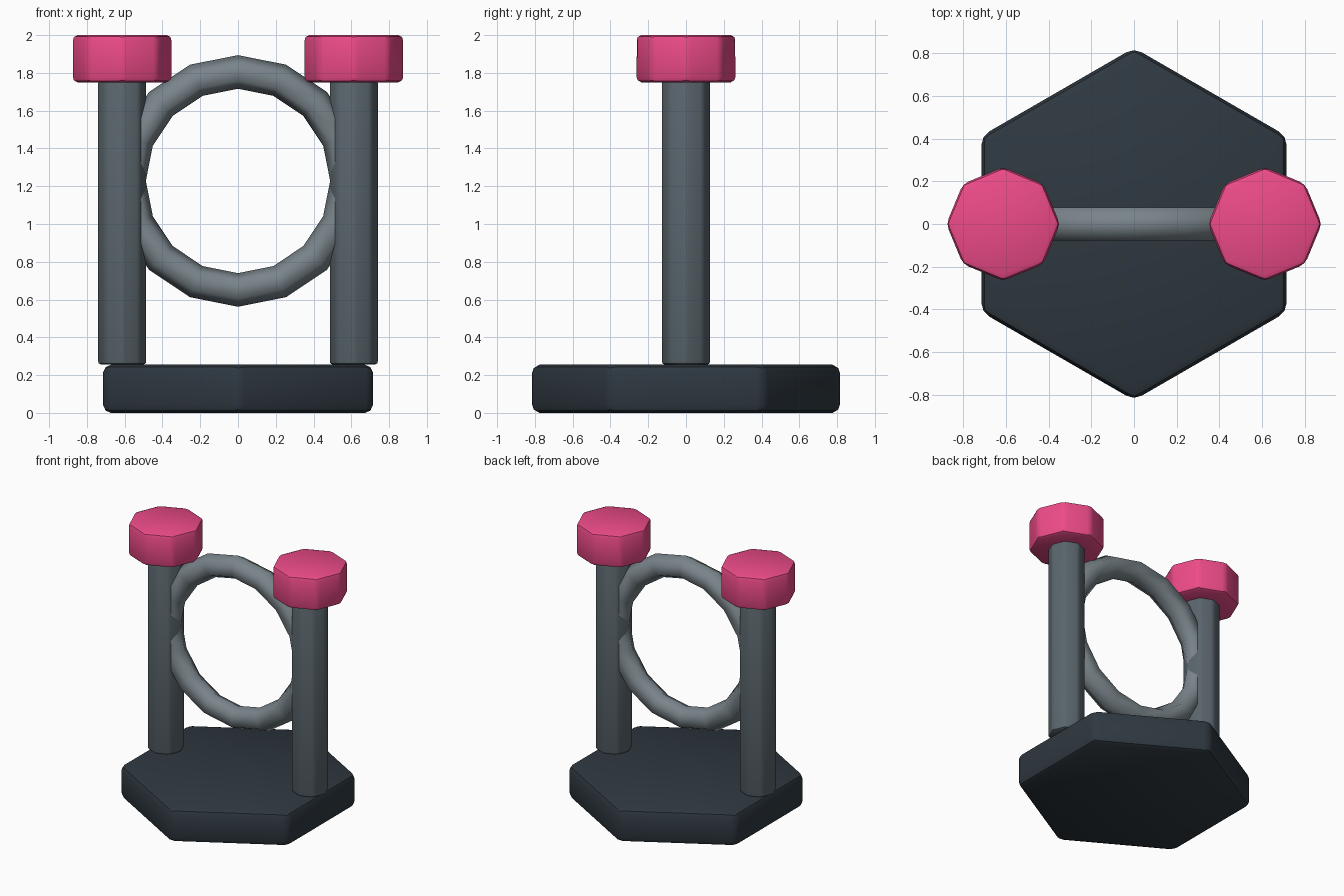
import bpy
import math

if "Cube" in bpy.data.objects:
    bpy.data.objects.remove(bpy.data.objects["Cube"])


def paint(obj, name, rgb):
    mat = bpy.data.materials.get(name) or bpy.data.materials.new(name)
    mat.diffuse_color = (*rgb, 1)
    mat.use_nodes = True
    mat.node_tree.nodes["Principled BSDF"].inputs["Base Color"].default_value = mat.diffuse_color
    obj.data.materials.append(mat)


def prism(name, sides, radius, x, z0, z1, bevel, colour):
    """Upright prism with a vertex on the y axis and softened edges."""
    bpy.ops.mesh.primitive_cylinder_add(vertices=sides, radius=radius, depth=z1 - z0,
                                        location=(x, 0, (z0 + z1) / 2))
    obj = bpy.context.object
    obj.name = name
    mod = obj.modifiers.new("Bevel", 'BEVEL')
    mod.width = bevel
    mod.segments = 2
    mod.limit_method = 'ANGLE'
    mod.angle_limit = math.radians(30)
    bpy.ops.object.modifier_apply(modifier=mod.name)
    bpy.ops.object.shade_smooth_by_angle(angle=math.radians(35))
    paint(obj, *colour)
    return obj


DARK = ("dark_slate", (0.028, 0.04, 0.052))
STEEL = ("steel", (0.10, 0.13, 0.15))
LIGHT = ("light_steel", (0.19, 0.23, 0.255))
PINK = ("pink", (0.85, 0.07, 0.25))

# Hexagonal base
prism("base", 6, 0.825, 0, 0, 0.255, 0.042, DARK)

# Two octagonal pillars with wide caps
for side, x in (("left", -0.613), ("right", 0.613)):
    prism(side + "_pillar", 8, 0.131, x, 0.255, 1.765, 0.018, STEEL)
    prism(side + "_cap", 8, 0.266, x, 1.75, 2.0, 0.027, PINK)

# Upright ring held between the pillars
bpy.ops.mesh.primitive_torus_add(major_segments=16, minor_segments=6,
                                 major_radius=0.577, minor_radius=0.089,
                                 location=(0, 0, 1.228),
                                 rotation=(math.pi / 2, 0, 0))
ring = bpy.context.object
ring.name = "ring"
bpy.ops.object.shade_smooth()
paint(ring, *LIGHT)
